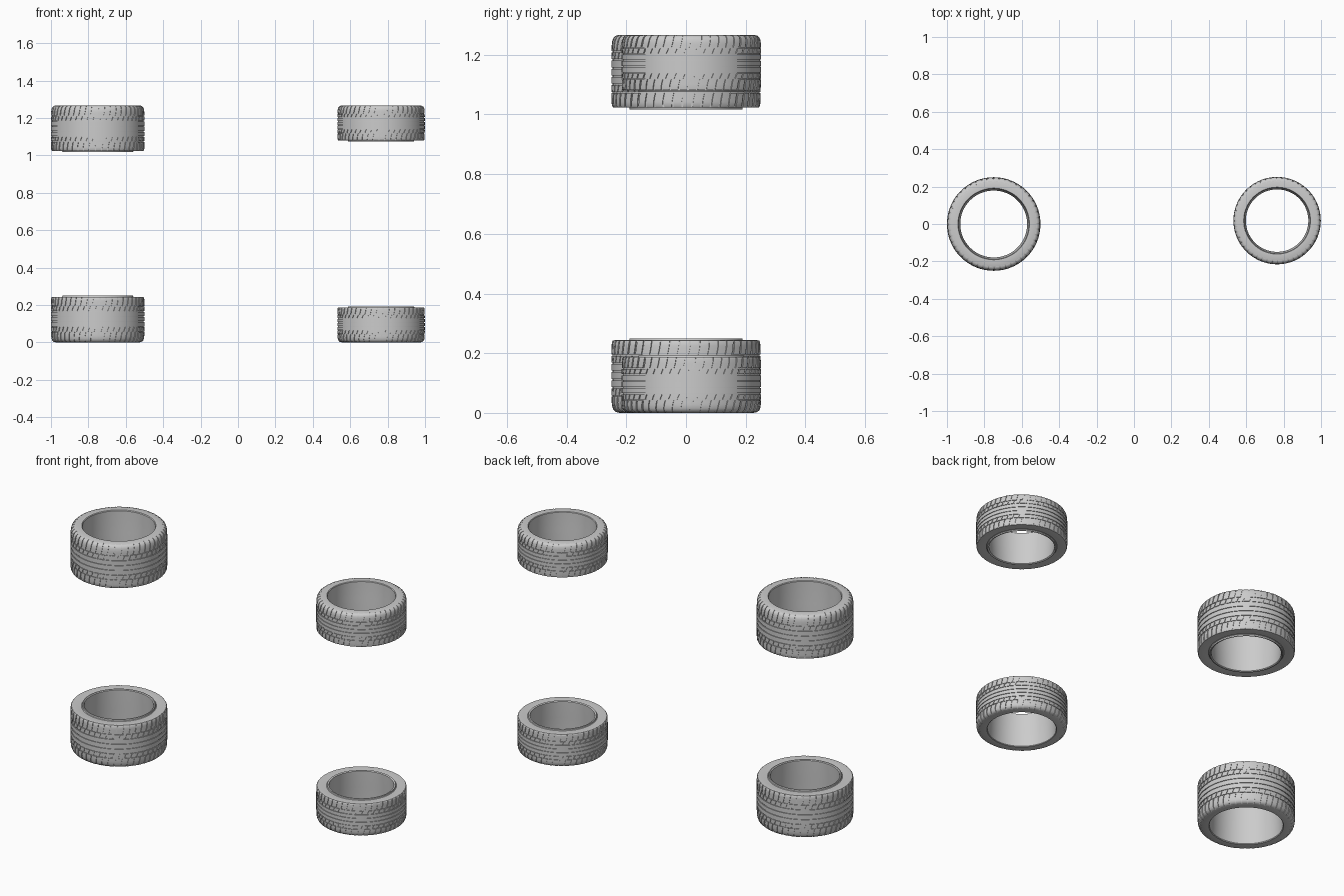
import bpy, math
from mathutils import Matrix

if "Cube" in bpy.data.objects:
    bpy.data.objects.remove(bpy.data.objects["Cube"])

PITCHES = 48       # tread blocks around each tyre
SEGS = PITCHES * 4
DEPTH = 0.016      # groove depth as a fraction of the radius
HEIGHT = 1.267

# outer tread profile: (fraction of width, fraction of radius)
TREAD = [(0.0, 0.90), (0.015, 0.945), (0.04, 0.972), (0.08, 0.988), (0.14, 0.996),
         (0.28, 1.0), (0.72, 1.0), (0.90, 0.998), (0.95, 0.993), (0.972, 0.98)]
# closed remainder of the section: sidewall, bead lip, inner barrel
INNER = [(0.975, 0.95), (0.968, 0.85), (0.962, 0.775), (0.972, 0.762), (1.0, 0.755),
         (1.0, 0.735), (0.985, 0.715), (0.95, 0.715), (0.5, 0.742), (0.02, 0.752),
         (0.003, 0.765)]


def tread_radius(v):
    for (v0, r0), (v1, r1) in zip(TREAD, TREAD[1:]):
        if v <= v1:
            return r0 + (r1 - r0) * (v - v0) / (v1 - v0)
    return TREAD[-1][1]


def skew(v):
    # slots run straight at the shoulder and lean over towards the centre
    d = v - 0.5
    return -math.copysign(5 * (0.5 - abs(d)) ** 2, d)


def make_object(name, verts, faces, matrix):
    mesh = bpy.data.meshes.new(name)
    mesh.from_pydata(verts, [], faces)
    obj = bpy.data.objects.new(name, mesh)
    bpy.context.collection.objects.link(obj)
    obj.matrix_world = matrix
    bpy.ops.object.select_all(action='DESELECT')
    obj.select_set(True)
    bpy.context.view_layer.objects.active = obj
    bpy.ops.object.mode_set(mode='EDIT')
    bpy.ops.mesh.select_all(action='SELECT')
    bpy.ops.mesh.normals_make_consistent(inside=False)
    bpy.ops.object.mode_set(mode='OBJECT')
    bpy.ops.object.shade_smooth_by_angle(angle=math.radians(28))
    return obj


def polar(r, a, z):
    return (r * math.cos(a), r * math.sin(a), z)


def add_block(verts, faces, R, W, vs, a0, a1, steps, lean):
    """Raised tread piece following the profile; closed by walls down to the carcass."""
    pitch = 2 * math.pi / PITCHES
    base, n, m = len(verts), len(vs), steps + 1
    for drop in (0, DEPTH + 0.004):
        for v in vs:
            for j in range(m):
                a = a0 + (a1 - a0) * j / steps + (skew(v) * pitch if lean else 0)
                verts.append(polar(R * (tread_radius(v) - drop), a, v * W))
    idx = lambda i, j, k=0: base + k * n * m + i * m + j
    for i in range(n - 1):
        for j in range(steps):
            faces.append((idx(i, j), idx(i, j + 1), idx(i + 1, j + 1), idx(i + 1, j)))
    edge = ([(0, j) for j in range(steps)] + [(i, steps) for i in range(n - 1)]
            + [(n - 1, j) for j in range(steps, 0, -1)] + [(i, 0) for i in range(n - 1, 0, -1)])
    for p, q in zip(edge, edge[1:] + edge[:1]):
        faces.append((idx(*q), idx(*p), idx(*p, 1), idx(*q, 1)))


def tyre(name, x, y, R, W, upper):
    if upper:   # upper tyres are turned over so the bead lips face each other
        matrix = Matrix.Translation((x, y, HEIGHT)) @ Matrix.Rotation(math.pi, 4, 'X')
    else:
        matrix = Matrix.Translation((x, y, 0))

    # carcass: revolved closed section, sunk under the tread
    section = [(v, r - (DEPTH if 0.01 < v < 0.97 else 0.004)) for v, r in TREAD] + INNER
    n = len(section)
    verts = [polar(R * r, 2 * math.pi * s / SEGS, W * v) for s in range(SEGS) for v, r in section]
    faces = [(s * n + i, (s + 1) % SEGS * n + i, (s + 1) % SEGS * n + (i + 1) % n, s * n + (i + 1) % n)
             for s in range(SEGS) for i in range(n)]
    make_object(name + "_carcass", verts, faces, matrix)

    # centre ribs: full rings between the long grooves
    pitch = 2 * math.pi / PITCHES
    verts, faces = [], []
    for v0, v1 in ((0.345, 0.435), (0.455, 0.545), (0.565, 0.655)):
        loop = [(v0, DEPTH + 0.004), (v0, 0), (v1, 0), (v1, DEPTH + 0.004)]
        base = len(verts)
        for s in range(SEGS):
            verts += [polar(R * (tread_radius(v) - d), 2 * math.pi * s / SEGS, v * W) for v, d in loop]
        for s in range(SEGS):
            p, q = base + 4 * s, base + 4 * ((s + 1) % SEGS)
            faces += [(p + i, q + i, q + i + 1, p + i + 1) for i in range(3)]
    make_object(name + "_centre_ribs", verts, faces, matrix)

    # shoulder and intermediate tread blocks
    verts, faces = [], []
    rows = [([0.004, 0.015, 0.04, 0.08, 0.14, 0.18, 0.22], 0.0, 0.80),
            ([0.235, 0.28, 0.325], 0.3, 0.84),
            ([0.675, 0.72, 0.765], 0.2, 0.84),
            ([0.78, 0.82, 0.86, 0.90, 0.95, 0.972], 0.5, 0.80)]
    for vs, shift, fill in rows:
        for k in range(PITCHES):
            a = (k + shift) * pitch
            add_block(verts, faces, R, W, vs, a, a + fill * pitch, 4, True)
    make_object(name + "_tread_blocks", verts, faces, matrix)


for upper in (False, True):
    level = "upper" if upper else "lower"
    tyre(f"{level}_wide_tyre", -0.75, 0.0, 0.25, 0.25, upper)
    tyre(f"{level}_narrow_tyre", 0.765, 0.018, 0.2335, 0.192, upper)
